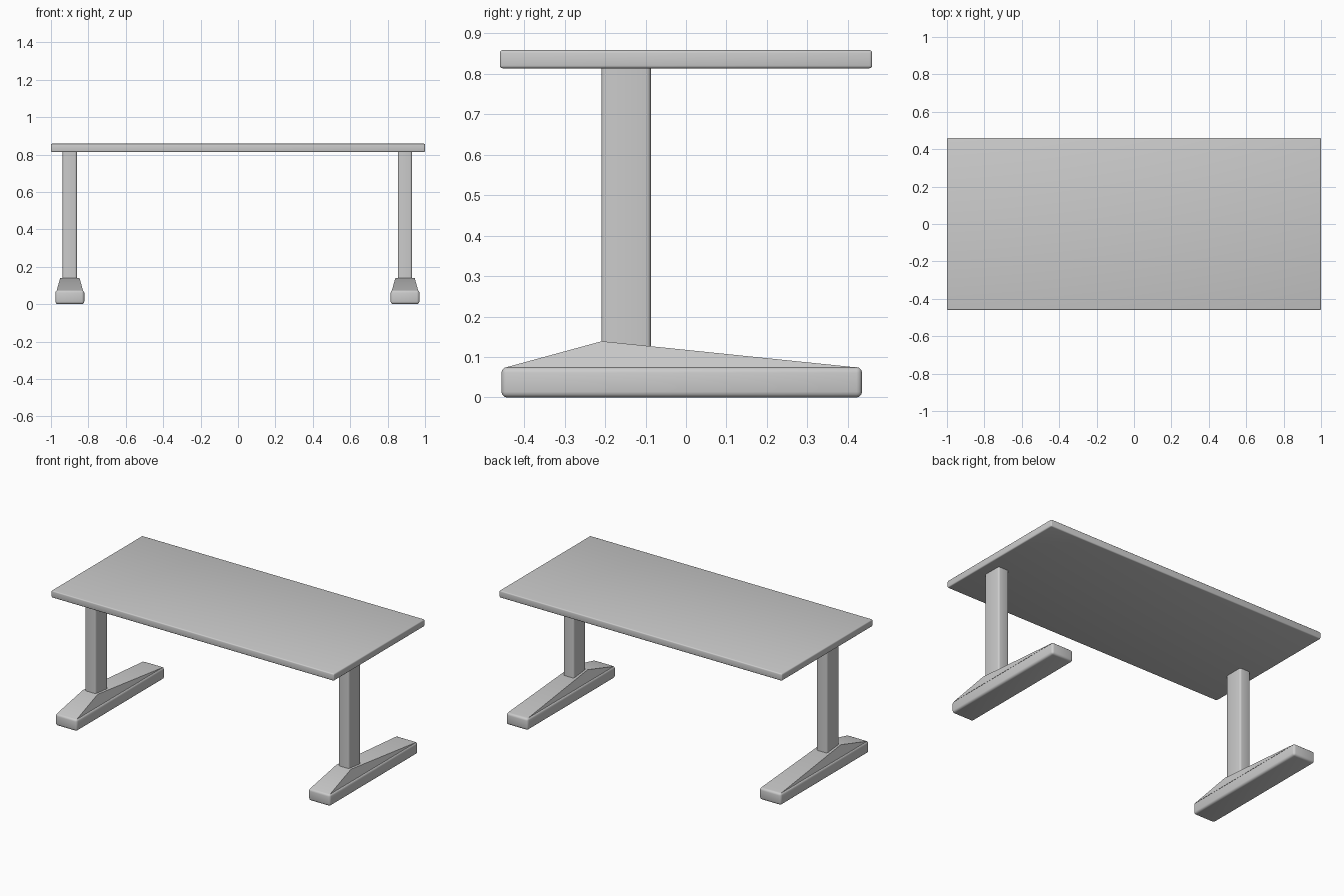
import bpy, bmesh
from math import radians

if "Cube" in bpy.data.objects:
    bpy.data.objects.remove(bpy.data.objects["Cube"])


def finish(name, bm, width, segments=3, flat_tops=False):
    bmesh.ops.recalc_face_normals(bm, faces=bm.faces[:])
    mesh = bpy.data.meshes.new(name)
    edges = bm.edges[:]
    if flat_tops:  # round only the upright corners
        edges = [e for e in edges if abs(e.verts[0].co.z - e.verts[1].co.z) > 0.1]
    if width:
        bmesh.ops.bevel(bm, geom=edges, offset=width, segments=segments,
                        profile=0.5, affect='EDGES')
    bm.to_mesh(mesh)
    bm.free()
    ob = bpy.data.objects.new(name, mesh)
    bpy.context.collection.objects.link(ob)
    bpy.context.view_layer.objects.active = ob
    ob.select_set(True)
    bpy.ops.object.shade_smooth_by_angle(angle=radians(35))
    ob.select_set(False)
    return ob


def box(name, x, y, z, width, **kw):
    bm = bmesh.new()
    bmesh.ops.create_cube(bm, size=1)
    for v in bm.verts:
        v.co = [(a + b) / 2 + c * (b - a) for (a, b), c in zip((x, y, z), v.co)]
    return finish(name, bm, width, **kw)


def foot_ridge(name, cx):
    # sloping cap that peaks at the front of the column
    bm = bmesh.new()
    for half, y, z in [(0.07, -0.446, 0.074), (0.052, -0.208, 0.139), (0.07, 0.424, 0.074)]:
        for s in (-1, 1):
            bm.verts.new((cx + s * half, y, z))
    bm.verts.ensure_lookup_table()
    for f in [(0, 1, 3, 2), (2, 3, 5, 4), (0, 2, 4), (1, 5, 3), (0, 4, 5, 1)]:
        bm.faces.new([bm.verts[i] for i in f])
    return finish(name, bm, 0)


# table top
box("table_top", (-1, 1), (-0.46, 0.46), (0.813, 0.858), 0.007)

# two columns, each on a long foot
for side, cx in (("left", -0.899), ("right", 0.893)):
    box(side + "_column", (cx - 0.038, cx + 0.038), (-0.209, -0.087), (0.06, 0.816),
        0.011, flat_tops=True)
    box(side + "_foot", (cx - 0.077, cx + 0.077), (-0.456, 0.435), (0, 0.075), 0.014)
    foot_ridge(side + "_foot_ridge", cx)
